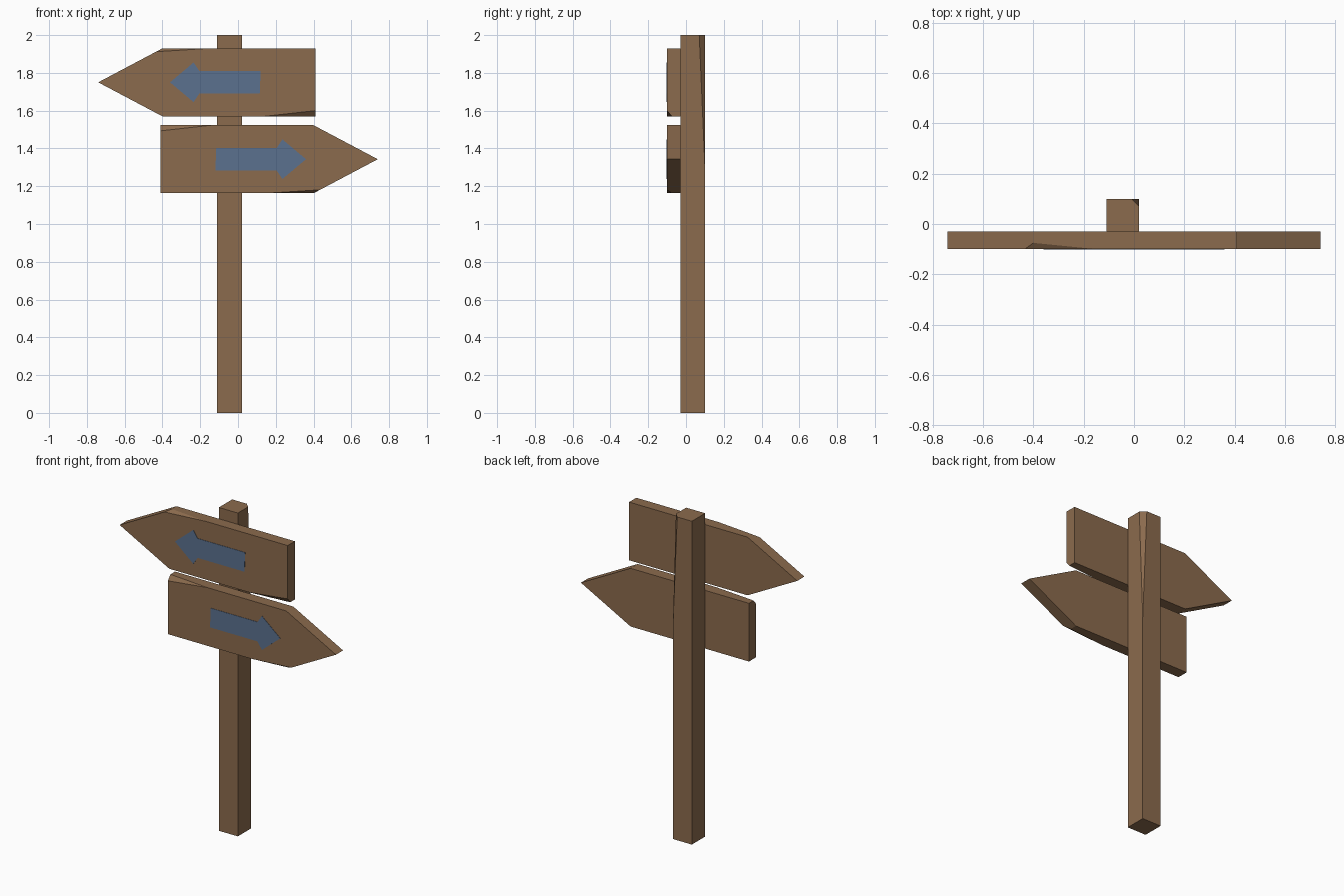
import bpy, bmesh
from mathutils import Vector

if "Cube" in bpy.data.objects:
    bpy.data.objects.remove(bpy.data.objects["Cube"])


def material(name, color):
    m = bpy.data.materials.new(name)
    m.diffuse_color = (*color, 1)
    m.use_nodes = True
    m.node_tree.nodes["Principled BSDF"].inputs["Base Color"].default_value = m.diffuse_color
    return m


wood = material("brown wood", (0.26, 0.147, 0.075))
paint = material("blue paint", (0.105, 0.165, 0.275))


def extruded(name, profile, y0, y1, mat, origin_z=0, cuts=(), flip=1):
    """Extrude an x/z outline from y0 to y1, then slice off chipped corners.
    Each cut is (corner, three points on the edges that meet there)."""
    bm = bmesh.new()
    face = bm.faces.new([bm.verts.new((x, y0, z)) for x, z in profile])
    ext = bmesh.ops.extrude_face_region(bm, geom=[face])["geom"]
    moved = [v for v in ext if isinstance(v, bmesh.types.BMVert)]
    bmesh.ops.translate(bm, verts=moved, vec=(0, y1 - y0, 0))
    for corner, pts in cuts:
        a, b, c = (Vector(p) for p in pts)
        n = (b - a).cross(c - a).normalized()
        if n.dot(Vector(corner) - a) < 0:
            n = -n
        geom = bm.verts[:] + bm.edges[:] + bm.faces[:]
        bmesh.ops.bisect_plane(bm, geom=geom, dist=1e-5, plane_co=a,
                               plane_no=n, clear_outer=True)
        bmesh.ops.holes_fill(bm, edges=[e for e in bm.edges if e.is_boundary])
    # flip = -1 turns the part half a turn about the y axis
    for v in bm.verts:
        v.co = (v.co.x * flip, v.co.y, v.co.z * flip + origin_z)
    bmesh.ops.recalc_face_normals(bm, faces=bm.faces[:])
    mesh = bpy.data.meshes.new(name)
    bm.to_mesh(mesh)
    bm.free()
    mesh.materials.append(mat)
    ob = bpy.data.objects.new(name, mesh)
    bpy.context.collection.objects.link(ob)
    return ob


# Square post with a long sliver cut off its back right edge
extruded("post", [(-0.11, 0), (0.02, 0), (0.02, 2), (-0.11, 2)], -0.03, 0.10, wood,
         cuts=[((0.02, 0.10, 2), [(-0.01, 0.10, 2), (0.02, 0.07, 2), (0.02, 0.10, 1.3)])])

# Pointed board (pointing left) with two chipped front corners, and its arrow
board = [(-0.74, 0), (-0.40, -0.18), (0.41, -0.18), (0.41, 0.18), (-0.40, 0.18)]
F = -0.10
chips = [
    ((-0.40, F, 0.18), [(-0.434, F, 0.162), (-0.15, F, 0.18), (-0.40, F + 0.025, 0.18)]),
    ((0.41, F, -0.18), [(0.41, F, -0.15), (0.14, F, -0.18), (0.41, F + 0.025, -0.18)]),
]
arrow = [(-0.36, 0), (-0.235, -0.105), (-0.205, -0.06), (0.115, -0.06),
         (0.12, 0.06), (-0.205, 0.06), (-0.235, 0.105)]

for label, z, flip in (("upper", 1.75, 1), ("lower", 1.343, -1)):
    extruded(label + "_board", board, F, -0.03, wood, z, chips, flip)
    extruded(label + "_arrow", arrow, F - 0.002, F + 0.002, paint, z, (), flip)
